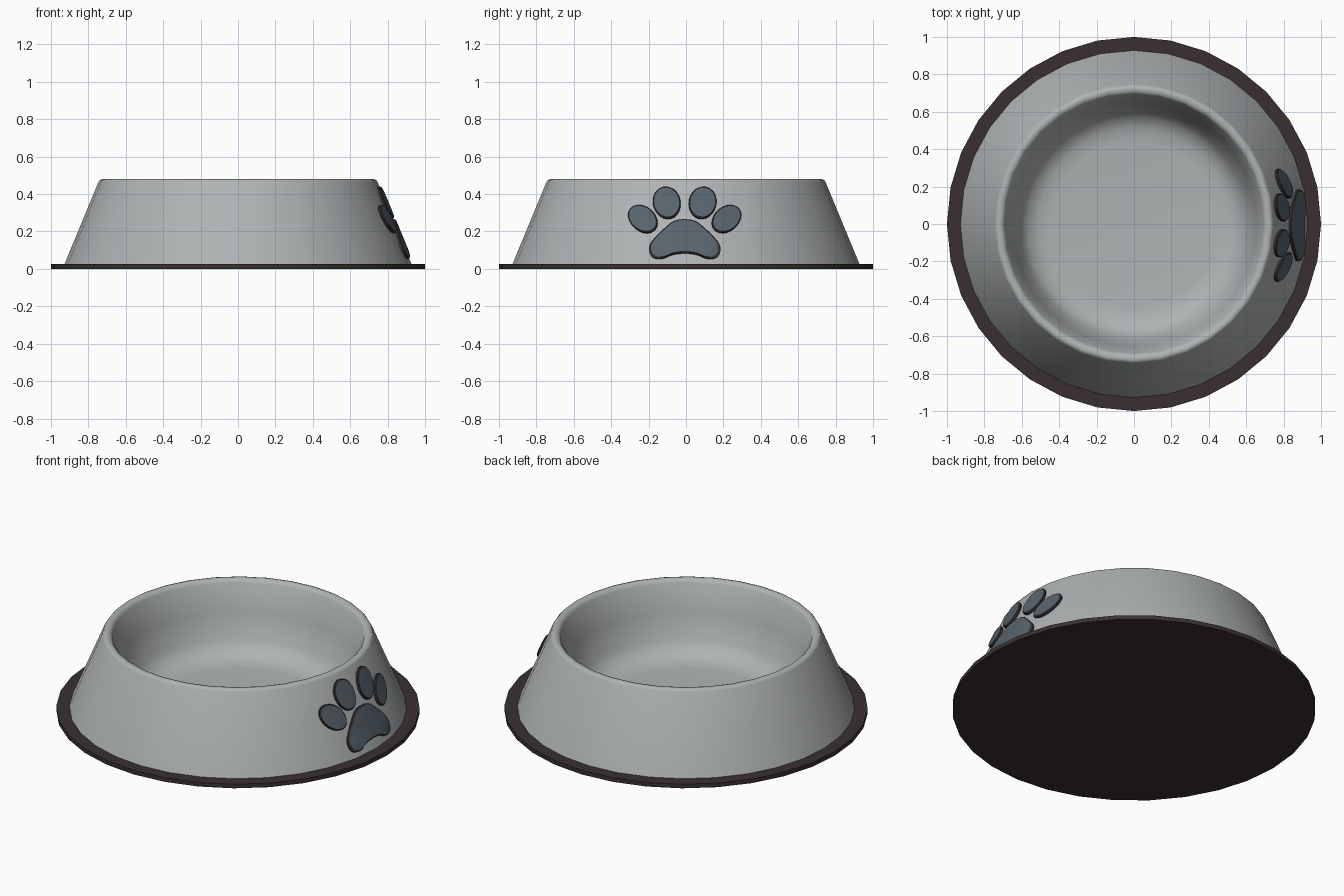
import bpy, bmesh, math
from math import sin, cos, pi, radians
from mathutils import Vector

cube = bpy.data.objects.get("Cube")
if cube:
    bpy.data.objects.remove(cube, do_unlink=True)

SIDES = 32


def material(name, rgb):
    m = bpy.data.materials.new(name)
    m.use_nodes = True
    m.diffuse_color = (*rgb, 1)
    m.node_tree.nodes["Principled BSDF"].inputs["Base Color"].default_value = (*rgb, 1)
    return m


metal = material("brushed grey", (0.43, 0.45, 0.455))
rubber = material("dark brown rubber", (0.042, 0.030, 0.030))
slate = material("slate blue", (0.095, 0.125, 0.15))


def finish(name, bm, mats, angle):
    bmesh.ops.recalc_face_normals(bm, faces=bm.faces[:])
    mesh = bpy.data.meshes.new(name)
    bm.to_mesh(mesh)
    bm.free()
    for m in mats:
        mesh.materials.append(m)
    obj = bpy.data.objects.new(name, mesh)
    bpy.context.collection.objects.link(obj)
    bpy.ops.object.select_all(action="DESELECT")
    obj.select_set(True)
    bpy.context.view_layer.objects.active = obj
    bpy.ops.object.shade_smooth_by_angle(angle=radians(angle))
    return obj


def skin(bm, rings):
    """Join consecutive closed rings with quads."""
    faces = []
    for a, b in zip(rings, rings[1:]):
        for i in range(len(a)):
            j = (i + 1) % len(a)
            faces.append(bm.faces.new((a[i], a[j], b[j], b[i])))
    return faces


def lathe(name, profile, mat, angle):
    bm = bmesh.new()
    rings = [[bm.verts.new((r * cos(2 * pi * i / SIDES), r * sin(2 * pi * i / SIDES), z))
              for i in range(SIDES)] for r, z in profile]
    skin(bm, rings)
    bm.faces.new(rings[0])
    bm.faces.new(rings[-1])
    return finish(name, bm, [mat], angle)


# Flat rubber foot and the bowl standing on it
lathe("rubber_base", [(1, 0), (1, 0.025)], rubber, 30)
lathe("bowl", [(0.93, 0.02), (0.746, 0.465), (0.738, 0.476), (0.725, 0.48),
               (0.705, 0.476), (0.693, 0.46), (0.655, 0.30), (0.61, 0.15),
               (0.57, 0.095), (0.51, 0.067), (0.44, 0.06)], metal, 60)


# Paw emblem, wrapped around the sloping wall on the +x side
SLOPE = 0.414


def on_wall(y, z, lift):
    r = 0.93 - SLOPE * (z - 0.02)
    x = math.sqrt(r * r - y * y)
    normal = Vector((x / r, y / r, SLOPE)).normalized()
    return Vector((x, y, z)) + normal * lift


def emblem_piece(name, outline, centre):
    bm = bmesh.new()
    centre = Vector(centre)
    layers = [(1, -0.015), (1, 0.009), (0.93, 0.014), (0.6, 0.014), (0.3, 0.014)]
    rings = []
    for scale, lift in layers:
        pts = [centre + (Vector(p) - centre) * scale for p in outline]
        rings.append([bm.verts.new(on_wall(p.x, p.y, lift)) for p in pts])
    faces = skin(bm, rings)
    faces.append(bm.faces.new(rings[-1]))
    # Brown sides and bevel, slate front
    for f in faces[2 * len(outline):]:
        f.material_index = 1
    return finish(name, bm, [rubber, slate], 25)


def toe(name, y, z, a, b, tilt):
    t = radians(tilt)
    outline = []
    for i in range(24):
        u, v = a * cos(2 * pi * i / 24), b * sin(2 * pi * i / 24)
        outline.append((y + u * cos(t) - v * sin(t), z + u * sin(t) + v * cos(t)))
    emblem_piece(name, outline, (y, z))


MID = -0.007
for side, label in ((-1, "front"), (1, "back")):
    toe(label + "_outer_toe", MID + side * 0.222, 0.265, 0.065, 0.086, -side * 50)
    toe(label + "_inner_toe", MID + side * 0.095, 0.352, 0.073, 0.086, -side * 12)

# Main pad: half outline mirrored, then rounded by corner cutting
half = [(0.05, 0.262), (0.10, 0.222), (0.16, 0.165), (0.195, 0.115),
        (0.18, 0.058), (0.12, 0.05), (0.06, 0.082)]
pad = half + [(-y, z) for y, z in reversed(half)]
for _ in range(2):
    cut = []
    for p, q in zip(pad, pad[1:] + pad[:1]):
        p, q = Vector(p), Vector(q)
        cut += [tuple(p.lerp(q, 0.25)), tuple(p.lerp(q, 0.75))]
    pad = cut
emblem_piece("main_pad", [(y + MID, z) for y, z in pad], (MID, 0.16))
